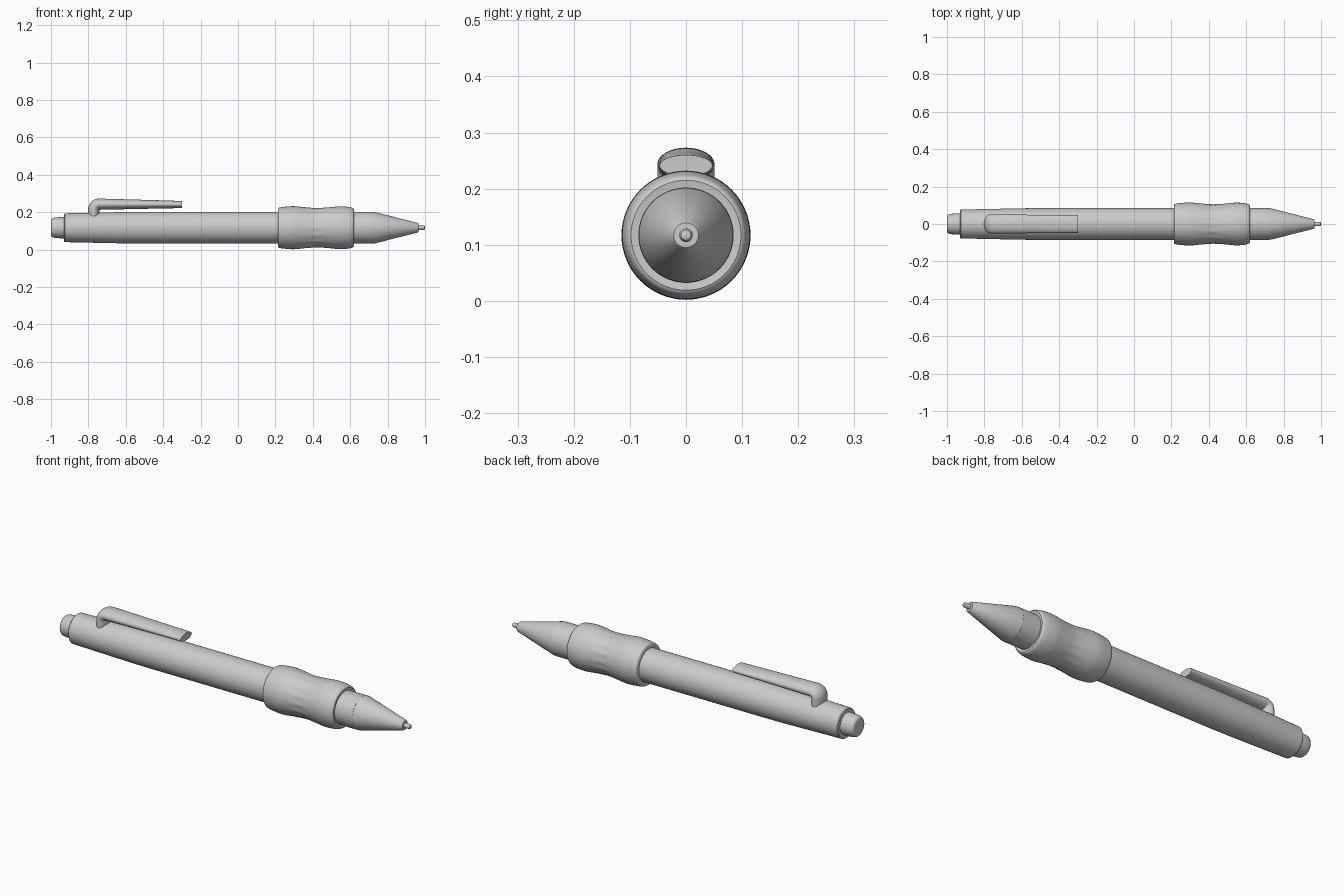
import bpy, bmesh, math
from mathutils import Vector

cube = bpy.data.objects.get("Cube")
if cube:
    bpy.data.objects.remove(cube)

AXIS_Z = 0.117
SIDES = 64

grey = bpy.data.materials.new("light_grey")
grey.use_nodes = True
COLOUR = (0.6, 0.6, 0.6, 1)
grey.diffuse_color = COLOUR
grey.node_tree.nodes["Principled BSDF"].inputs["Base Color"].default_value = COLOUR


def skin(name, rings, angle=35):
    """Join a list of point rings into a capped, smooth-shaded tube."""
    bm = bmesh.new()
    loops = [[bm.verts.new(p) for p in ring] for ring in rings]
    for a, b in zip(loops, loops[1:]):
        for i in range(len(a)):
            j = (i + 1) % len(a)
            bm.faces.new((a[i], a[j], b[j], b[i]))
    bm.faces.new(loops[0])
    bm.faces.new(loops[-1])
    bmesh.ops.recalc_face_normals(bm, faces=bm.faces)
    mesh = bpy.data.meshes.new(name)
    bm.to_mesh(mesh)
    bm.free()
    mesh.materials.append(grey)
    obj = bpy.data.objects.new(name, mesh)
    bpy.context.collection.objects.link(obj)
    bpy.ops.object.select_all(action="DESELECT")
    obj.select_set(True)
    bpy.context.view_layer.objects.active = obj
    bpy.ops.object.shade_smooth_by_angle(angle=math.radians(angle))
    return obj


def lathe(name, profile, ripple=None):
    """Turn (x, radius) points about the pen's long axis."""
    rings = []
    for x, r in profile:
        ring = []
        for i in range(SIDES):
            a = math.tau * i / SIDES
            q = r + (ripple(x, a) if ripple else 0)
            ring.append((x, q * math.cos(a), AXIS_Z + q * math.sin(a)))
        rings.append(ring)
    return skin(name, rings)


def smooth_profile(points, steps=6):
    """Catmull-Rom interpolation through the given points."""
    pts = [Vector(p) for p in points]
    pts = [pts[0]] + pts + [pts[-1]]
    out = []
    for p0, p1, p2, p3 in zip(pts, pts[1:], pts[2:], pts[3:]):
        for k in range(steps):
            t = k / steps
            out.append(p1 + (p2 - p0) * t / 2
                       + (2 * p0 - 5 * p1 + 4 * p2 - p3) * t * t / 2
                       + (3 * p1 - p0 - 3 * p2 + p3) * t ** 3 / 2)
    return out + [pts[-1]]


# Barrel, with a slight taper to the rear
lathe("barrel", [(-0.93, 0.073), (-0.926, 0.077), (-0.6, 0.084),
                 (-0.5, 0.085), (0.3, 0.085), (0.72, 0.085)])

# Push button at the rear
lathe("push_button", [(-1.0, 0.04), (-0.998, 0.046), (-0.992, 0.051),
                      (-0.98, 0.054), (-0.96, 0.056), (-0.92, 0.057)])

# Nose cone and writing tip
lathe("nose_cone", [(0.7, 0.085), (0.73, 0.084), (0.96, 0.026), (0.965, 0.022)])
lathe("writing_tip", [(0.95, 0.012), (0.992, 0.012), (0.998, 0.009), (1.0, 0.005)])


# Soft grip with faint folds around its waist
def folds(x, a):
    return 0.0015 * math.cos(16 * a) * math.exp(-((x - 0.42) / 0.05) ** 2)


grip = smooth_profile([(0.213, 0.098), (0.22, 0.107), (0.25, 0.112), (0.30, 0.115),
                       (0.36, 0.109), (0.42, 0.104), (0.48, 0.108), (0.54, 0.114),
                       (0.585, 0.112), (0.612, 0.106), (0.62, 0.098)])
lathe("grip", [(0.213, 0.08)] + [tuple(p) for p in grip] + [(0.617, 0.08)], folds)

# Pocket clip: an oval section swept up from the barrel and along it
path = [(-0.771, 0.18), (-0.771, 0.215)]
for k in range(1, 9):
    a = math.pi / 2 * k / 8
    path.append((-0.743 - 0.028 * math.cos(a), 0.215 + 0.028 * math.sin(a)))
path += [(-0.6, 0.2425), (-0.45, 0.242), (-0.3, 0.241)]
rings = []
for n, (x, z) in enumerate(path):
    before, after = path[max(n - 1, 0)], path[min(n + 1, len(path) - 1)]
    d = Vector((after[0] - before[0], 0, after[1] - before[1])).normalized()
    normal = Vector((-d.z, 0, d.x))
    thick = 0.03 - 0.011 * max(0, x + 0.743) / 0.443
    wide = 0.051 - 0.004 * max(0, x + 0.743) / 0.443
    rings.append([Vector((x, 0, z)) + normal * thick * math.sin(a)
                  + Vector((0, wide * math.cos(a), 0))
                  for a in (math.tau * i / 40 for i in range(40))])
skin("pocket_clip", rings, 50)
